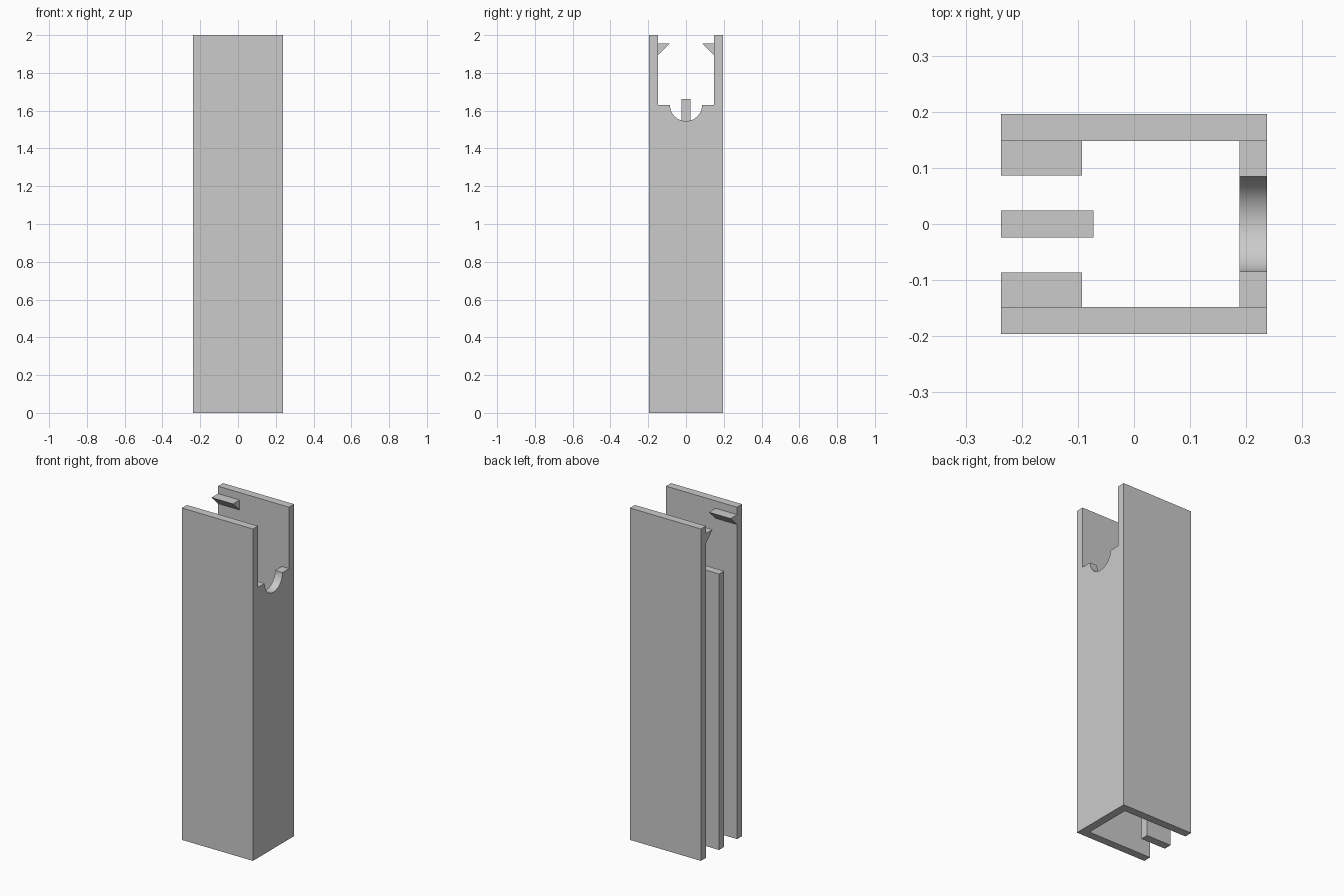
import bpy
import bmesh
from math import cos, sin, pi, radians

if "Cube" in bpy.data.objects:
    bpy.data.objects.remove(bpy.data.objects["Cube"], do_unlink=True)

# Overall dimensions
HALF_X, HALF_Y, HEIGHT = 0.237, 0.196, 2.0
INNER_Y = 0.148          # inside face of the side walls
INNER_X = 0.188          # inside face of the notched wall
LEDGE_Z, NOTCH_R = 1.63, 0.085

grey = bpy.data.materials.new("plain grey")
grey.use_nodes = True
grey.diffuse_color = (0.6, 0.6, 0.6, 1)
grey.node_tree.nodes["Principled BSDF"].inputs["Base Color"].default_value = grey.diffuse_color


def prism(name, profile, x0, x1):
    """Extrude a closed (y, z) profile along x."""
    bm = bmesh.new()
    face = bm.faces.new([bm.verts.new((x0, y, z)) for y, z in profile])
    grown = bmesh.ops.extrude_face_region(bm, geom=[face])["geom"]
    verts = [v for v in grown if isinstance(v, bmesh.types.BMVert)]
    bmesh.ops.translate(bm, verts=verts, vec=(x1 - x0, 0, 0))
    bmesh.ops.recalc_face_normals(bm, faces=bm.faces)
    mesh = bpy.data.meshes.new(name)
    bm.to_mesh(mesh)
    bm.free()
    mesh.materials.append(grey)
    obj = bpy.data.objects.new(name, mesh)
    bpy.context.collection.objects.link(obj)
    return obj


def rectangle(y0, y1, z0, z1):
    return [(y0, z0), (y1, z0), (y1, z1), (y0, z1)]


# Tall side walls, each with a wedge-shaped snap hook near the top
for side, s in (("front", -1), ("back", 1)):
    prism(side + "_wall", rectangle(s * INNER_Y, s * HALF_Y, 0, HEIGHT), -HALF_X, HALF_X)
    hook = [(s * INNER_Y, 1.955), (s * 0.086, 1.955), (s * INNER_Y, 1.895)]
    prism(side + "_snap_hook", hook, -HALF_X, -0.093)

# Shorter connecting wall with a half-round notch in its top edge
steps = 32
arc = [(NOTCH_R * cos(pi * i / steps), LEDGE_Z - NOTCH_R * sin(pi * i / steps))
       for i in range(steps + 1)]
outline = [(-INNER_Y, 0), (INNER_Y, 0), (INNER_Y, LEDGE_Z)] + arc + [(-INNER_Y, LEDGE_Z)]
notched = prism("notched_wall", outline, INNER_X, HALF_X)

# Free-standing rib in the middle of the open side
prism("centre_rib", rectangle(-0.024, 0.024, 0, 1.663), -HALF_X, -0.072)

# Smooth the notch only, keeping corners crisp
bpy.ops.object.select_all(action="DESELECT")
notched.select_set(True)
bpy.context.view_layer.objects.active = notched
bpy.ops.object.shade_smooth_by_angle(angle=radians(30))
